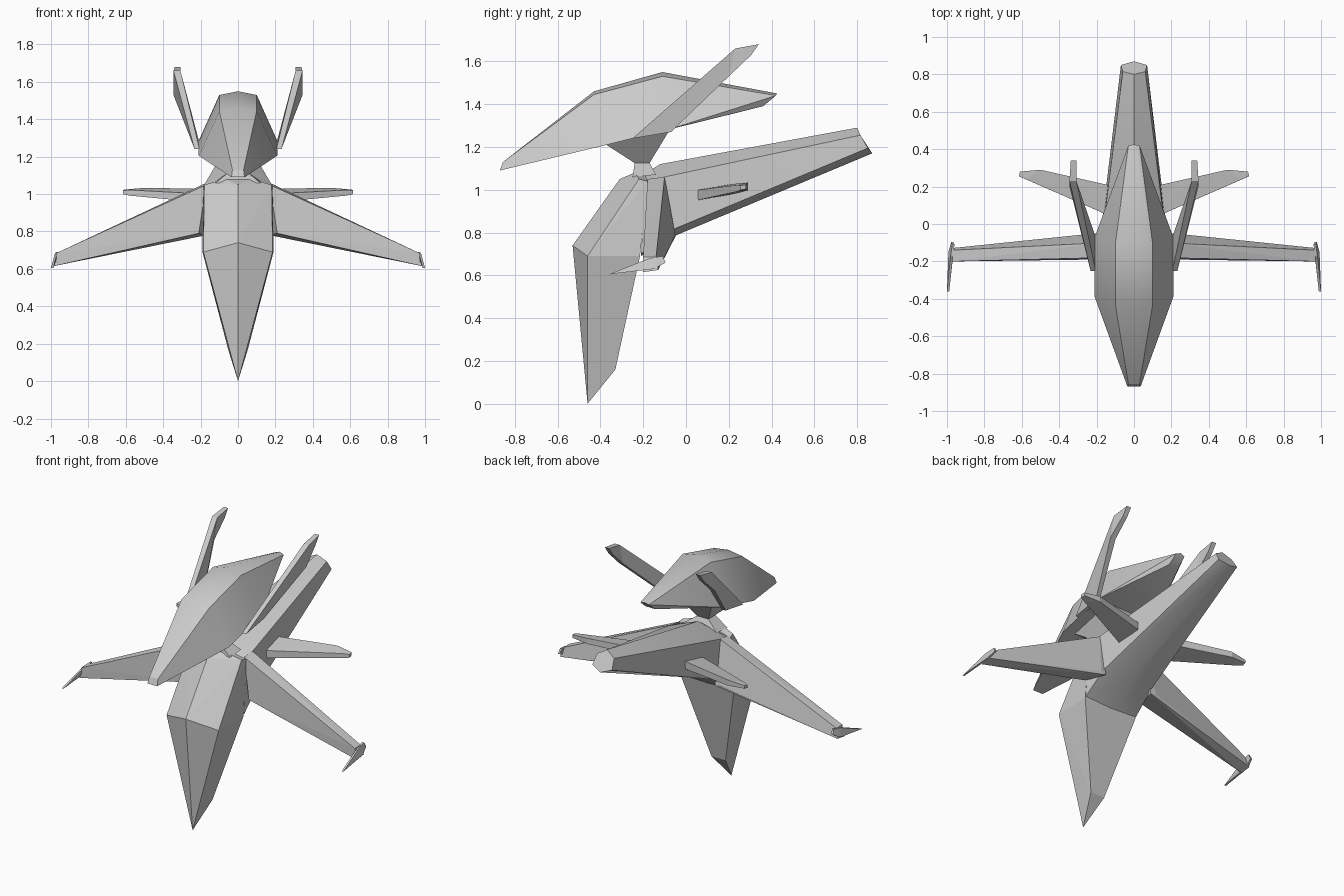
import bpy, bmesh, math

if "Cube" in bpy.data.objects:
    bpy.data.objects.remove(bpy.data.objects["Cube"])


def finish(name, bm, mirror=False, smooth=False):
    bmesh.ops.recalc_face_normals(bm, faces=bm.faces)
    me = bpy.data.meshes.new(name)
    bm.to_mesh(me)
    bm.free()
    ob = bpy.data.objects.new(name, me)
    bpy.context.collection.objects.link(ob)
    if mirror:
        mod = ob.modifiers.new("mirror", 'MIRROR')
        mod.use_clip = False
        mod.use_mirror_merge = False
    if smooth:
        bpy.ops.object.select_all(action='DESELECT')
        ob.select_set(True)
        bpy.context.view_layer.objects.active = ob
        bpy.ops.object.shade_smooth_by_angle(angle=math.radians(28))
    return ob


def sym(points):
    """Reflect points across x = 0, keeping centre points single."""
    return points + [(-x, y, z) for x, y, z in points if x > 0]


def hull(name, points, **kw):
    bm = bmesh.new()
    verts = [bm.verts.new(p) for p in points]
    res = bmesh.ops.convex_hull(bm, input=verts)
    loose = [v for v in bm.verts if not v.link_faces]
    bmesh.ops.delete(bm, geom=loose, context='VERTS')
    bmesh.ops.dissolve_limit(bm, angle_limit=0.02, verts=bm.verts, edges=bm.edges)
    return finish(name, bm, **kw)


def loft(name, rings, **kw):
    bm = bmesh.new()
    rows = [[bm.verts.new(p) for p in r] for r in rings]
    n = len(rows[0])
    for a, b in zip(rows, rows[1:]):
        for i in range(n):
            j = (i + 1) % n
            bm.faces.new((a[i], a[j], b[j], b[i]))
    bm.faces.new(rows[0])
    bm.faces.new(rows[-1])
    return finish(name, bm, **kw)


# Upper canopy: wide flat underside, narrower crown
hull("canopy", sym([
    (.035, -.87, 1.09), (.03, -.855, 1.13),
    (.21, -.39, 1.205), (.10, -.43, 1.445), (0, -.43, 1.46),
    (.21, -.07, 1.285), (.10, -.11, 1.53), (0, -.11, 1.55),
    (.035, .36, 1.39), (.03, .42, 1.44), (0, .425, 1.45)]), smooth=True)

# Neck: flared pedestal pinched above the shoulders
def rect(w, y0, y1, z0, z1):
    return [(-w, y0, z0), (w, y0, z0), (w, y1, z1), (-w, y1, z1)]

loft("neck", [rect(.12, -.25, -.14, 1.06, 1.07), rect(.04, -.24, -.17, 1.125, 1.125),
              rect(.14, -.38, -.07, 1.215, 1.29)])

# Front keel: faceted prow that tapers down to a point
hull("keel", sym([
    (0, -.53, .74), (.185, -.46, .69), (0, -.46, 0), (.05, -.33, .16),
    (.19, -.215, .69), (.185, -.18, 1.04), (.18, -.22, 1.05),
    (0, -.31, 1.05), (.07, -.24, 1.08), (.07, -.19, 1.07)]))

# Rear fuselage: six-sided tapering boom
def hexa(top, upper, lower, bottom):
    flip = lambda p: (-p[0], p[1], p[2])
    return [top, upper, lower, bottom, flip(lower), flip(upper)]

loft("fuselage", [
    hexa((0, -.20, 1.07), (.185, -.19, 1.03), (.19, -.21, .70), (0, -.21, .69)),
    hexa((0, -.12, 1.12), (.175, -.10, 1.06), (.18, -.06, .815), (0, -.04, .79)),
    hexa((0, .80, 1.29), (.06, .815, 1.255), (.07, .85, 1.195), (0, .87, 1.17))],
    smooth=True)

# Drooping main wings
hull("wing", [
    (.17, -.18, 1.05), (.17, -.10, 1.06), (.21, -.05, .79), (.21, -.19, .79), (.17, -.05, .78),
    (.97, -.20, .685), (.97, -.14, .685), (.985, -.13, .625), (.985, -.20, .615)], mirror=True)

# Blade winglets at the wing tips
hull("winglet", [(x + dx, y, z) for x, y, z in [
    (.988, -.36, .605), (.968, -.17, .68), (.96, -.11, .69), (.965, -.095, .66), (.98, -.15, .63)]
    for dx in (0, .012)], mirror=True)

# Small rear fins, gently tilted
hull("rear_fin", [(x, y, .995 + .17 * (y - .17) + s * t)
    for x, y, t in [(.10, .03, .025), (.10, .20, .025), (.33, .25, .022), (.50, .29, .018),
                    (.61, .28, .010), (.615, .255, .010), (.58, .24, .015)]
    for s in (-1, 1)], mirror=True)

# Raised bent antenna blades
def blade(xi, xo, upper, lower):
    return [(xi, *upper), (xo, *upper), (xo, *lower), (xi, *lower)]

loft("antenna", [
    blade(.205, .232, (-.25, 1.24), (-.07, 1.27)),
    blade(.308, .345, (.23, 1.66), (.20, 1.53)),
    blade(.308, .338, (.34, 1.68), (.305, 1.63))], mirror=True)
